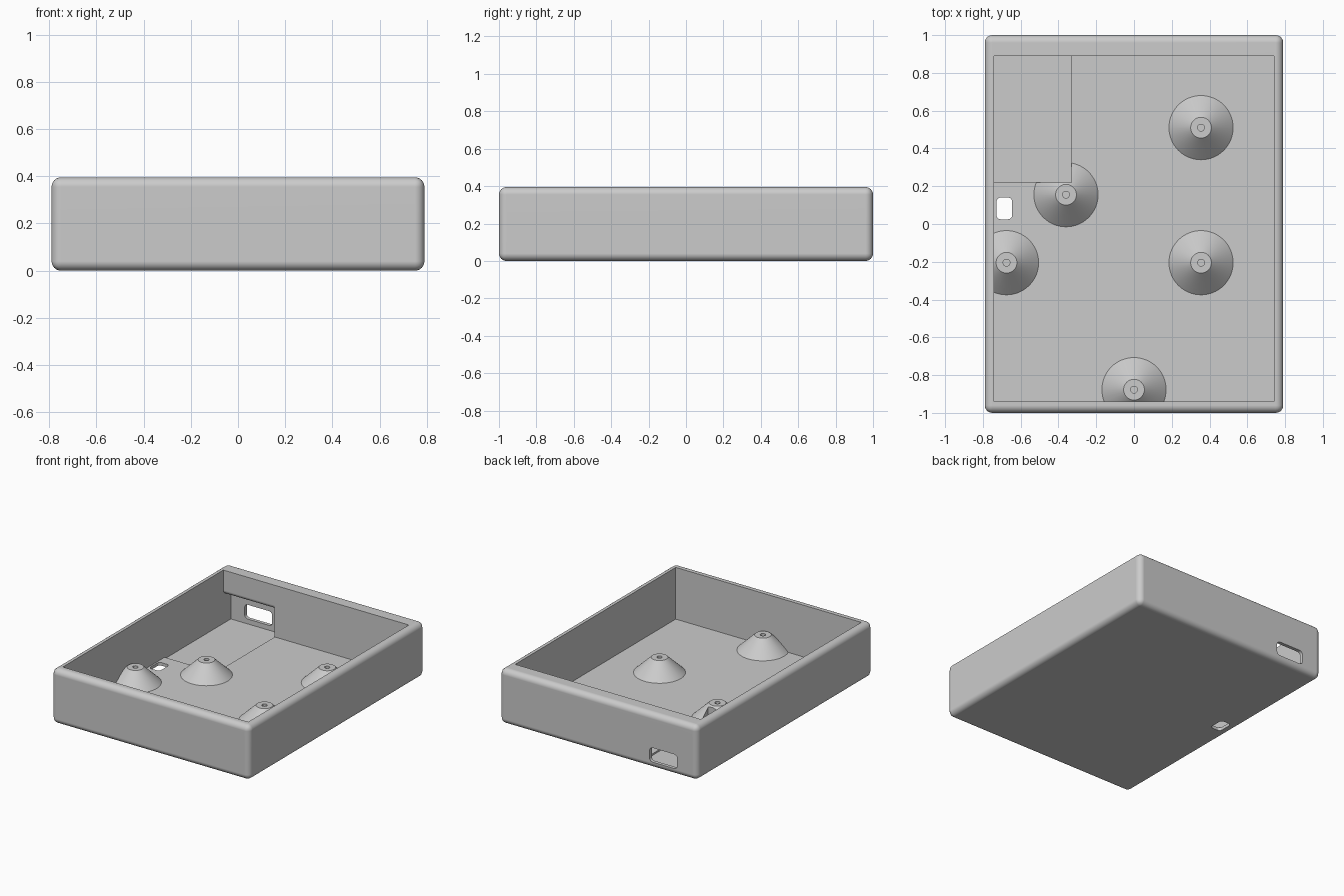
import bpy, bmesh, math
from mathutils import Matrix, Vector

cube = bpy.data.objects.get("Cube")
if cube:
    bpy.data.objects.remove(cube, do_unlink=True)

W, L, H = 0.79, 1.0, 0.395      # half width, half length, height
FLOOR = 0.022
BOSS_TOP = 0.132


def finish(name, bm):
    bmesh.ops.recalc_face_normals(bm, faces=bm.faces)
    mesh = bpy.data.meshes.new(name)
    bm.to_mesh(mesh)
    bm.free()
    obj = bpy.data.objects.new(name, mesh)
    bpy.context.collection.objects.link(obj)
    return obj


def box(name, lo, hi, radius=0, axis=None):
    """Box between two corners; rounds all edges, or only those along one axis."""
    bm = bmesh.new()
    lo, hi = Vector(lo), Vector(hi)
    bmesh.ops.create_cube(bm, size=1)
    bmesh.ops.scale(bm, vec=hi - lo, verts=bm.verts)
    bmesh.ops.translate(bm, vec=(lo + hi) / 2, verts=bm.verts)
    if radius:
        edges = [e for e in bm.edges if axis is None or
                 abs((e.verts[0].co - e.verts[1].co)[axis]) > 0.001]
        bmesh.ops.bevel(bm, geom=edges, offset=radius, segments=6,
                        profile=0.5, affect='EDGES')
    return finish(name, bm)


def lathe(name, profile, x, y, steps=64):
    """Closed solid turned about a vertical axis at x, y."""
    bm = bmesh.new()
    verts = [bm.verts.new((r, 0, z)) for r, z in profile]
    edges = [bm.edges.new(pair) for pair in zip(verts, verts[1:])]
    bmesh.ops.spin(bm, geom=verts + edges, axis=(0, 0, 1), cent=(0, 0, 0),
                   angle=math.tau, steps=steps)
    bmesh.ops.remove_doubles(bm, verts=bm.verts, dist=0.0001)
    bmesh.ops.transform(bm, matrix=Matrix.Translation((x, y, 0)), verts=bm.verts)
    return finish(name, bm)


def extrude_x(name, profile, x0, x1):
    """Prism along x from a y, z outline."""
    bm = bmesh.new()
    face = bm.faces.new([bm.verts.new((x0, y, z)) for y, z in profile])
    new = bmesh.ops.extrude_face_region(bm, geom=[face])["geom"]
    bmesh.ops.translate(bm, vec=(x1 - x0, 0, 0),
                        verts=[v for v in new if isinstance(v, bmesh.types.BMVert)])
    return finish(name, bm)


def subtract(target, cutter):
    mod = target.modifiers.new("cut", 'BOOLEAN')
    mod.operation, mod.solver, mod.object = 'DIFFERENCE', 'EXACT', cutter
    bpy.context.view_layer.objects.active = target
    bpy.ops.object.modifier_apply(modifier=mod.name)
    bpy.data.objects.remove(cutter, do_unlink=True)


# Interior space, with the screw bosses left standing on the floor
cavity = box("cavity", (-0.74, -0.94, FLOOR), (0.74, 0.89, H + 0.1))
boss = [(0, 0.06), (0.018, 0.06), (0.018, BOSS_TOP), (0.055, BOSS_TOP),
        (0.17, FLOOR), (0.17, -0.05), (0, -0.05)]
for x, y in [(0.355, 0.51), (0.355, -0.205), (-0.36, 0.155),
             (-0.675, -0.205), (0, -0.877)]:
    subtract(cavity, lathe("boss", boss, x, y))

# Tray with rounded outer edges
tray = box("tray", (-W, -L, 0), (W, L, H), radius=0.04)
subtract(tray, cavity)

# Board pocket sunk in the floor and back wall, under a rounded lip
lip = [(0.92 + 0.03 * math.cos(a), 0.25 + 0.03 * math.sin(a))
       for a in (math.radians(270 - 15 * i) for i in range(7))]
outline = [(0.22, 0.01), (0.975, 0.01), (0.975, 0.22)] + lip + [(0.22, 0.25)]
subtract(tray, extrude_x("pocket", outline, -0.74, -0.33))

# Connector opening in the back wall and slot through the floor
subtract(tray, box("port", (-0.63, 0.93, 0.045), (-0.41, 1.1, 0.148), 0.025, axis=1))
subtract(tray, box("slot", (-0.728, 0.025, -0.1), (-0.645, 0.14, 0.1), 0.022, axis=2))

# Plain grey finish
grey = bpy.data.materials.new("plain grey")
grey.use_nodes = True
colour = (0.6, 0.6, 0.6, 1)
grey.diffuse_color = colour
grey.node_tree.nodes["Principled BSDF"].inputs["Base Color"].default_value = colour
tray.data.materials.clear()
tray.data.materials.append(grey)

# Smooth fillets and cones, crisp flat faces
bpy.ops.object.select_all(action='DESELECT')
tray.select_set(True)
bpy.context.view_layer.objects.active = tray
bpy.ops.object.shade_smooth_by_angle(angle=math.radians(30))
weighted = tray.modifiers.new("even normals", 'WEIGHTED_NORMAL')
weighted.keep_sharp = True
